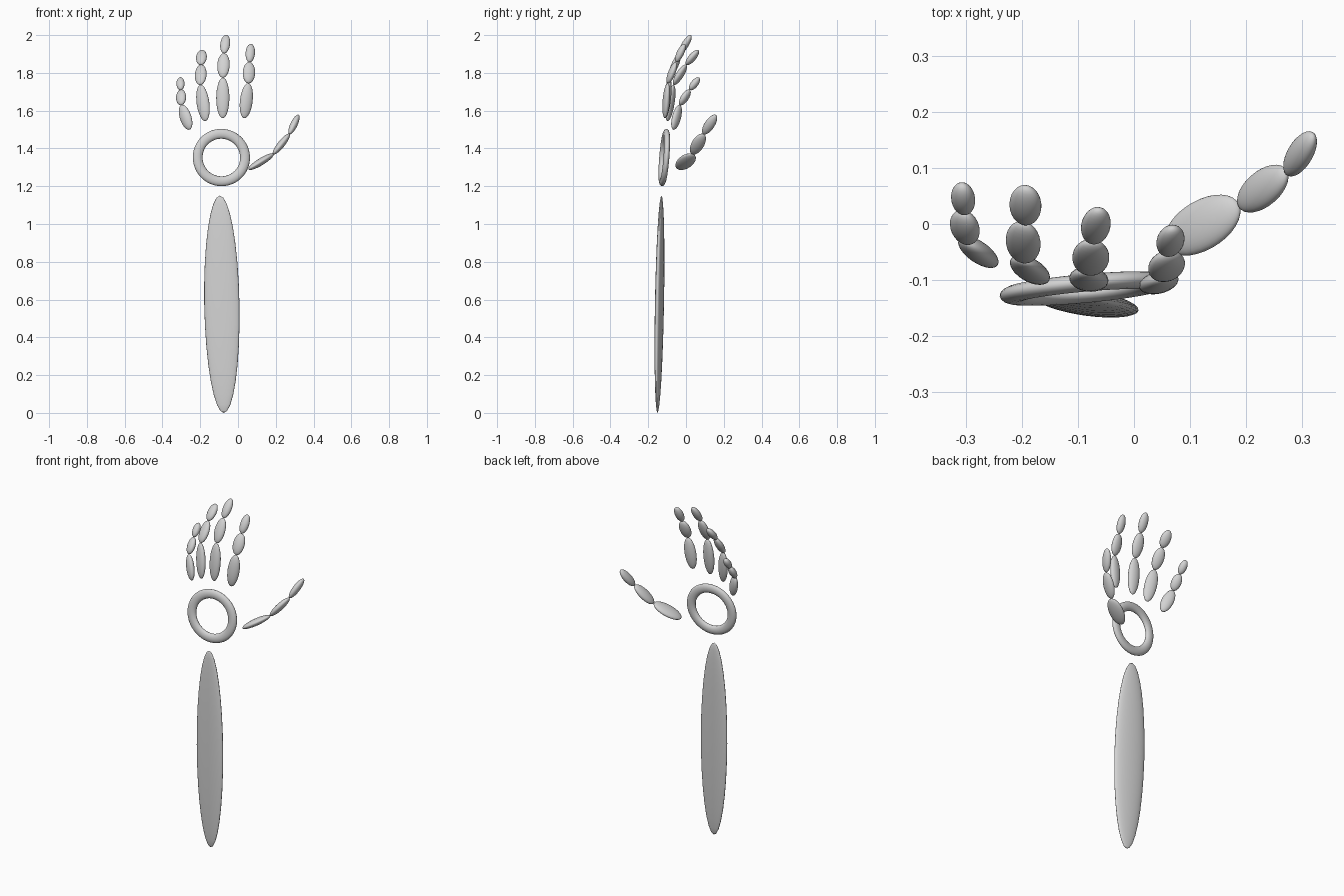
import bpy
from mathutils import Vector, Matrix

if "Cube" in bpy.data.objects:
    bpy.data.objects.remove(bpy.data.objects["Cube"])

grey = bpy.data.materials.new("light_grey")
grey.diffuse_color = (0.65, 0.65, 0.65, 1)
grey.use_nodes = True
grey.node_tree.nodes["Principled BSDF"].inputs["Base Color"].default_value = grey.diffuse_color


def place(name, center, width_dir, axis, size):
    """Orient the active primitive: local x = width, y = thickness, z = long axis."""
    ob = bpy.context.object
    ob.name = name
    z = Vector(axis).normalized()
    x = Vector(width_dir)
    x = (x - z * x.dot(z)).normalized()
    y = z.cross(x)
    basis = Matrix((x, y, z)).transposed()
    ob.data.transform(Matrix.Translation(center) @ (basis @ Matrix.Diagonal(size)).to_4x4())
    ob.data.materials.append(grey)
    bpy.ops.object.shade_smooth()
    return ob


def bone(name, start, end, width_dir, half_width, half_thick):
    """Flattened ellipsoid stretched between two joints."""
    a, b = Vector(start), Vector(end)
    bpy.ops.mesh.primitive_uv_sphere_add(segments=32, ring_count=16, radius=1)
    place(name, (a + b) / 2, width_dir, b - a,
          (half_width, half_thick, (b - a).length / 2))


# Forearm
bone("forearm", (-0.075, -0.151, 0.0), (-0.096, -0.13, 1.15), (1, -0.13, 0), 0.094, 0.021)

# Palm ring, flattened front to back and leaning back a little
bpy.ops.mesh.primitive_torus_add(major_segments=48, minor_segments=16,
                                 major_radius=0.126, minor_radius=0.026)
bpy.context.object.data.transform(Matrix.Rotation(1.5707963, 4, 'X'))
place("palm_ring", (-0.088, -0.115, 1.352), (1, 0.09, 0), (0, 0.08, 1), (1, 0.6, 1))

# Digits: width direction, joints from base to tip, half width of each bone
digits = {
    "little_finger": ((0.85, -0.5, 0),
                      [(-0.255, -0.068, 1.50), (-0.300, -0.032, 1.63),
                       (-0.303, 0.020, 1.71), (-0.306, 0.070, 1.775)],
                      (0.033, 0.028, 0.022)),
    "ring_finger": ((0.93, -0.35, 0),
                    [(-0.172, -0.098, 1.545), (-0.199, -0.066, 1.737),
                     (-0.196, 0.001, 1.843), (-0.191, 0.066, 1.92)],
                    (0.035, 0.032, 0.029)),
    "middle_finger": ((0.99, -0.1, 0),
                      [(-0.081, -0.110, 1.56), (-0.080, -0.087, 1.775),
                       (-0.074, -0.032, 1.904), (-0.062, 0.026, 2.0)],
                      (0.035, 0.033, 0.026)),
    "index_finger": ((0.98, 0.17, 0),
                     [(0.033, -0.112, 1.56), (0.055, -0.097, 1.745),
                      (0.061, -0.053, 1.857), (0.069, -0.007, 1.953)],
                     (0.034, 0.033, 0.025)),
    "thumb": ((0, 1, 0),
              [(0.057, -0.038, 1.29), (0.187, 0.034, 1.37),
               (0.272, 0.092, 1.476), (0.320, 0.158, 1.577)],
              (0.045, 0.034, 0.027)),
}
for digit, (width_dir, joints, widths) in digits.items():
    for part, a, b, w in zip(("lower", "middle", "tip"), joints, joints[1:], widths):
        bone(f"{digit}_{part}", a, b, width_dir, w, 0.019)
